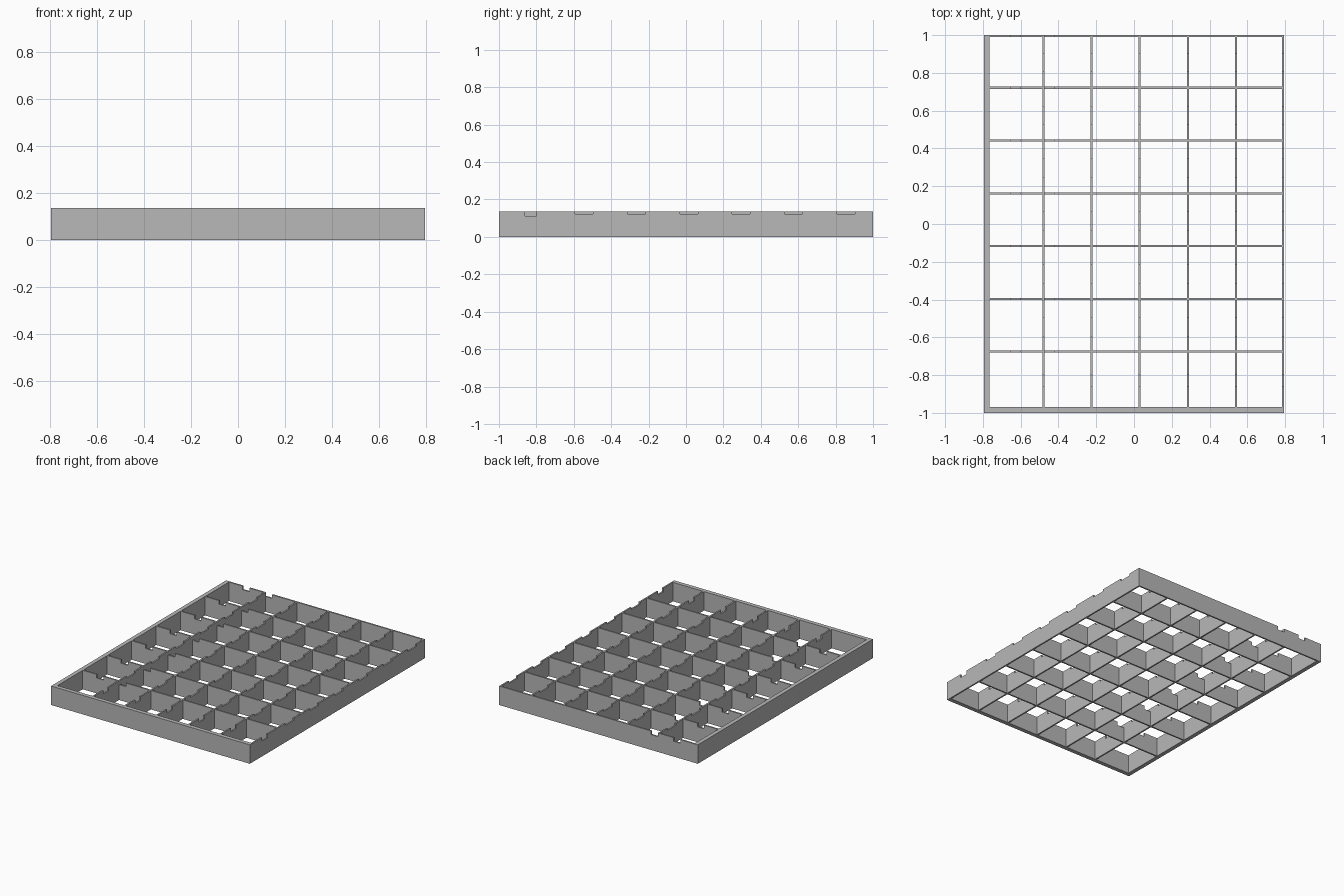
import bpy
import bmesh

cube = bpy.data.objects.get("Cube")
if cube:
    bpy.data.objects.remove(cube, do_unlink=True)

# Single grey material
GREY = (0.48, 0.48, 0.48, 1.0)
grey = bpy.data.materials.new("plain grey")
grey.use_nodes = True
grey.diffuse_color = GREY
grey.node_tree.nodes["Principled BSDF"].inputs["Base Color"].default_value = GREY

HX, HY, H = 0.795, 1.0, 0.137   # half width, half length, height
RIM, THIN = 0.03, 0.011         # thick rim and thin divider
PX, PY = 0.255, 0.2795          # cell pitch


def wall(name, axis, start, end, pos, thick, notches=()):
    """Upright wall along an axis, with (from, to, depth) notches in its top."""
    outline = [(start, 0), (start, H)]
    for a, b, depth in notches:
        outline += [(a, H), (a, H - depth), (b, H - depth), (b, H)]
    outline += [(end, H), (end, 0)]

    bm = bmesh.new()
    side = pos - thick / 2
    verts = [bm.verts.new((t, side, z) if axis == "x" else (side, t, z))
             for t, z in outline]
    face = bm.faces.new(verts)
    ext = bmesh.ops.extrude_face_region(bm, geom=[face])
    moved = [v for v in ext["geom"] if isinstance(v, bmesh.types.BMVert)]
    shift = (0, thick, 0) if axis == "x" else (thick, 0, 0)
    bmesh.ops.translate(bm, verts=moved, vec=shift)
    bmesh.ops.recalc_face_normals(bm, faces=bm.faces)
    mesh = bpy.data.meshes.new(name)
    bm.to_mesh(mesh)
    bm.free()
    mesh.materials.append(grey)
    obj = bpy.data.objects.new(name, mesh)
    bpy.context.collection.objects.link(obj)
    return obj


# Plain thick rims on the front and on the -x side
wall("front_rim", "x", -HX, HX, -HY + RIM / 2, RIM)
wall("right_rim", "y", -HY, HY, -HX + RIM / 2, RIM)

# Lengthwise walls: a small deep notch, then a wide shallow one per cell
long_notches = [(-0.86, -0.80, 0.026)]
for i in range(6):
    mid = -0.545 + i * 0.28
    long_notches.append((mid - 0.048, mid + 0.048, 0.015))
for i in range(6):
    outer = i == 5
    x = HX - THIN / 2 if outer else -0.48 + i * PX
    wall("left_wall" if outer else f"long_divider_{i + 1}",
         "y", -HY, HY, x, THIN, long_notches)

# Crosswise walls: two small notches beside the first lengthwise divider
cross_notches = [(-0.655, -0.60, 0.026), (-0.475, -0.42, 0.026)]
for i in range(7):
    outer = i == 6
    y = HY - THIN / 2 if outer else -0.676 + i * PY
    wall("back_wall" if outer else f"cross_divider_{i + 1}",
         "x", -HX, HX, y, THIN, cross_notches)
